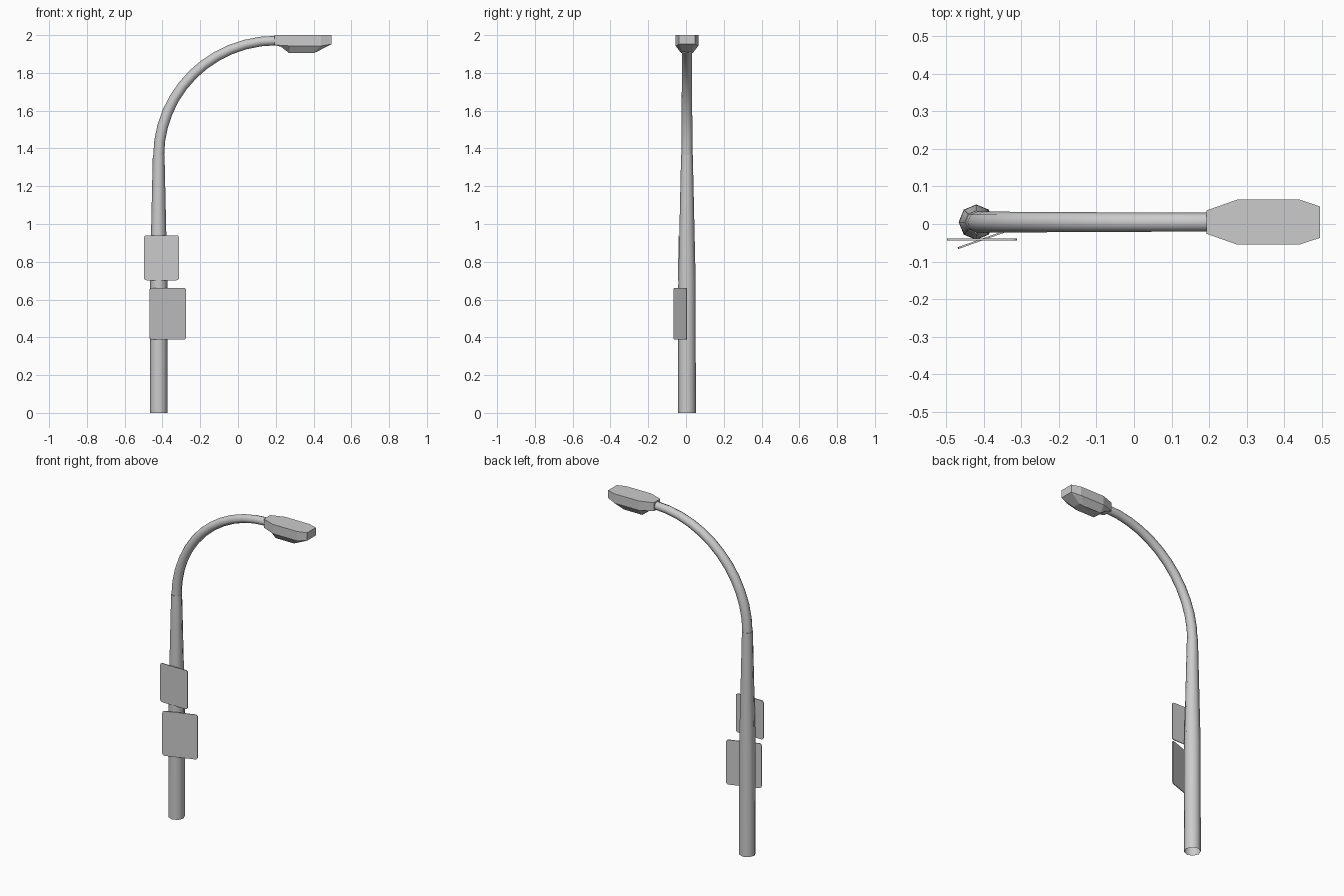
import bpy, bmesh
from math import sin, cos, pi, radians
from mathutils import Vector

if "Cube" in bpy.data.objects:
    bpy.data.objects.remove(bpy.data.objects["Cube"])

PX, CY = -0.42, 0.005   # pole axis


def finish(name, bm, smooth=None):
    bmesh.ops.recalc_face_normals(bm, faces=bm.faces)
    me = bpy.data.meshes.new(name)
    bm.to_mesh(me)
    bm.free()
    ob = bpy.data.objects.new(name, me)
    bpy.context.collection.objects.link(ob)
    if smooth:
        bpy.ops.object.select_all(action='DESELECT')
        ob.select_set(True)
        bpy.context.view_layer.objects.active = ob
        bpy.ops.object.shade_smooth_by_angle(angle=radians(smooth))
    return ob


def loft(name, rings, cap_start=True, cap_end=True, smooth=None):
    bm = bmesh.new()
    loops = [[bm.verts.new(p) for p in r] for r in rings]
    n = len(loops[0])
    for a, b in zip(loops, loops[1:]):
        for i in range(n):
            j = (i + 1) % n
            bm.faces.new((a[i], a[j], b[j], b[i]))
    if cap_start:
        bm.faces.new(loops[0])
    if cap_end:
        bm.faces.new(loops[-1])
    return finish(name, bm, smooth)


def ring(center, side, r, n=8):
    # circle spanned by the given in-plane direction and the y axis
    c, s, y = Vector(center), Vector(side), Vector((0, 1, 0))
    return [c + s * r * cos(2 * pi * i / n) + y * r * sin(2 * pi * i / n) for i in range(n)]


# Tapered pole, open at the foot
loft("pole", [ring((PX, CY, z), (1, 0, 0), r)
              for z, r in ((0, .047), (.7, .046), (1.365, .031))],
     cap_start=False, smooth=50)

# Curved arm: quarter arc from the pole top to the lamp
arm = []
STEPS = 12
for k in range(STEPS + 1):
    t = k / STEPS * pi / 2
    pos = (0.2 - 0.62 * cos(t), CY, 1.36 + 0.611 * sin(t))
    arm.append(ring(pos, (cos(t), 0, -sin(t)), .029 - .004 * k / STEPS))
loft("curved_arm", arm, smooth=50)


# Lamp head: eight-sided outlines lofted downwards
def outline(half):
    # half: (x, half width, z) from pole end to tip, mirrored across y
    return ([(x, CY - w, z) for x, w, z in half] +
            [(x, CY + w, z) for x, w, z in reversed(half)])


loft("lamp_head", [
    outline([(.193, .031, 2), (.275, .06, 2), (.44, .06, 2), (.495, .042, 2)]),
    outline([(.193, .031, 1.948), (.275, .06, 1.943), (.44, .06, 1.943), (.495, .042, 1.952)]),
    outline([(.228, .022, 1.938), (.272, .03, 1.904), (.397, .03, 1.904), (.42, .024, 1.913)]),
])


# Thin sign plates with rounded corners
def sign(name, center, w, h, turn, thick=.005, rad=.014):
    bm = bmesh.new()
    pts = []
    for sx, sz, a0 in ((1, 1, 0), (-1, 1, 90), (-1, -1, 180), (1, -1, 270)):
        for k in range(4):
            a = radians(a0 + k * 30)
            pts.append((sx * (w / 2 - rad) + rad * cos(a), -thick / 2,
                        sz * (h / 2 - rad) + rad * sin(a)))
    face = bm.faces.new([bm.verts.new(p) for p in pts])
    ext = bmesh.ops.extrude_face_region(bm, geom=[face], use_keep_orig=True)
    bmesh.ops.translate(bm, vec=(0, thick, 0),
                        verts=[v for v in ext["geom"] if isinstance(v, bmesh.types.BMVert)])
    ob = finish(name, bm)
    ob.location = center
    ob.rotation_euler.z = radians(turn)


sign("upper_sign", (-.405, -.041, .821), .186, .238, 0)
sign("lower_sign", (-.372, -.030, .525), .205, .274, 19.5)
